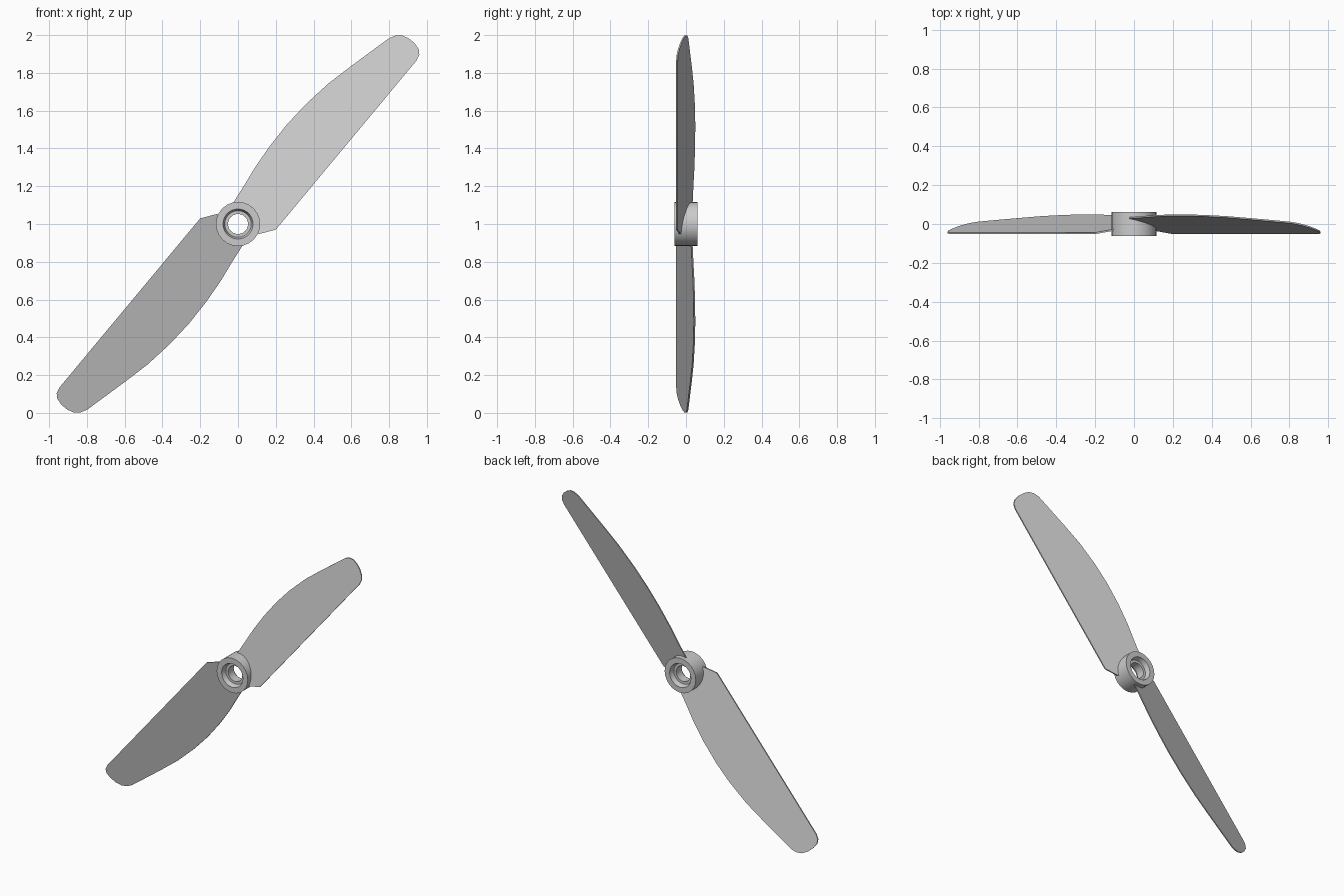
import bpy
import bmesh
from math import cos, sin, pi, radians

if "Cube" in bpy.data.objects:
    bpy.data.objects.remove(bpy.data.objects["Cube"], do_unlink=True)

HUB_Z = 1.0
SEGMENTS = 24

grey = bpy.data.materials.new("light grey")
grey.use_nodes = True
grey.diffuse_color = (0.6, 0.6, 0.6, 1)
grey.node_tree.nodes["Principled BSDF"].inputs["Base Color"].default_value = (0.6, 0.6, 0.6, 1)


def finish(name, bm):
    bmesh.ops.recalc_face_normals(bm, faces=bm.faces)
    mesh = bpy.data.meshes.new(name)
    bm.to_mesh(mesh)
    bm.free()
    mesh.materials.append(grey)
    obj = bpy.data.objects.new(name, mesh)
    obj.location.z = HUB_Z
    bpy.context.collection.objects.link(obj)
    bpy.ops.object.select_all(action="DESELECT")
    obj.select_set(True)
    bpy.context.view_layer.objects.active = obj
    bpy.ops.object.shade_smooth_by_angle(angle=radians(30))
    return obj


# Hub: ring section (radius, y) turned about the y axis, recessed at both ends
half = [(0.053, -0.03), (0.07, -0.03), (0.08, -0.062), (0.117, -0.062)]
section = half + [(r, -y) for r, y in reversed(half)]
bm = bmesh.new()
rings = []
for i in range(SEGMENTS):
    a = 2 * pi * i / SEGMENTS
    rings.append([bm.verts.new((r * cos(a), y, r * sin(a))) for r, y in section])
for i, ring in enumerate(rings):
    after = rings[(i + 1) % SEGMENTS]
    for j in range(len(section)):
        k = (j + 1) % len(section)
        bm.faces.new((ring[j], ring[k], after[k], after[j]))
finish("hub", bm)

# Blade outline (x, z) around the hub: straight edge, round tip, curved edge
outline = [(0.115, -0.052), (0.20, -0.03), (0.945, 0.865), (0.96, 0.895), (0.957, 0.925),
           (0.935, 0.957), (0.905, 0.982), (0.87, 0.998), (0.835, 0.998), (0.80, 0.984),
           (0.60, 0.837), (0.48, 0.745), (0.36, 0.635), (0.26, 0.528), (0.17, 0.415),
           (0.09, 0.30), (0.03, 0.20), (-0.03, 0.105)]
# Root follows the inside of the hub wall
outline += [(0.1 * cos(a), 0.1 * sin(a)) for a in (radians(d) for d in range(90, -31, -30))]
THICKNESS = 0.008


def pitch(x, z):
    """Depth rises with the distance from the straight edge."""
    across = -0.768 * (x - 0.20) + 0.64 * (z + 0.03)
    return -0.052 + 0.3 * across


for name, turn in (("upper_blade", 1), ("lower_blade", -1)):
    bm = bmesh.new()
    front = [bm.verts.new((turn * x, pitch(x, z), turn * z)) for x, z in outline]
    face = bm.faces.new(front)
    extruded = bmesh.ops.extrude_face_region(bm, geom=[face], use_keep_orig=True)
    back = [v for v in extruded["geom"] if isinstance(v, bmesh.types.BMVert)]
    bmesh.ops.translate(bm, verts=back, vec=(0, THICKNESS, 0))
    finish(name, bm)
